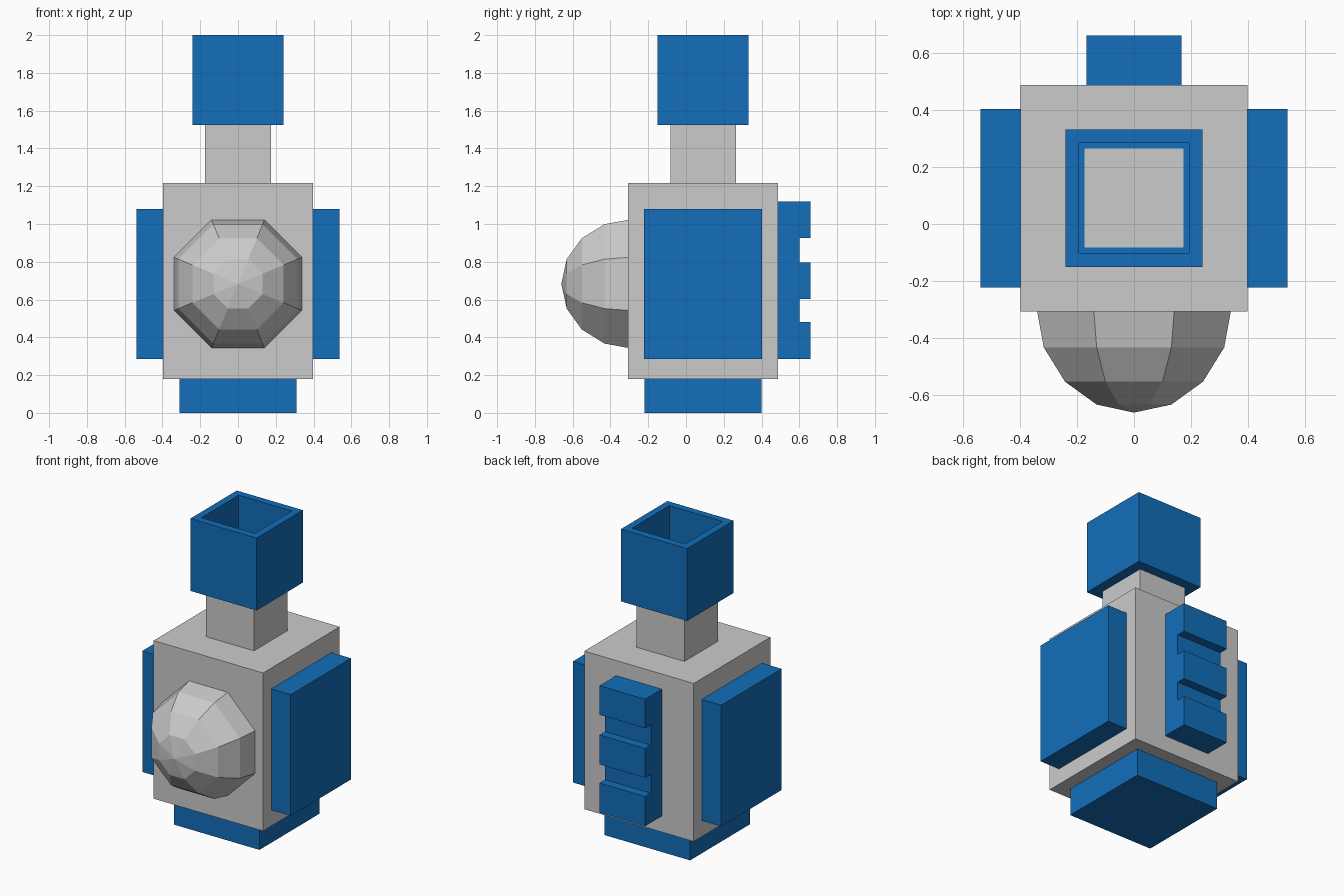
import bpy, bmesh, math
from mathutils import Matrix

if "Cube" in bpy.data.objects:
    bpy.data.objects.remove(bpy.data.objects["Cube"])

blue = bpy.data.materials.new("blue")
blue.diffuse_color = (0.006, 0.156, 0.49, 1)
blue.use_nodes = True
blue.node_tree.nodes["Principled BSDF"].inputs["Base Color"].default_value = blue.diffuse_color


def finish(name, bm, mat=None):
    bmesh.ops.recalc_face_normals(bm, faces=bm.faces)
    mesh = bpy.data.meshes.new(name)
    bm.to_mesh(mesh)
    bm.free()
    if mat:
        mesh.materials.append(mat)
    obj = bpy.data.objects.new(name, mesh)
    bpy.context.collection.objects.link(obj)
    return obj


def box_bm(x, y, z):
    """Box from (min, max) ranges."""
    bm = bmesh.new()
    size = [r[1] - r[0] for r in (x, y, z)]
    mid = [(r[0] + r[1]) / 2 for r in (x, y, z)]
    bmesh.ops.create_cube(bm, size=1, matrix=Matrix.Translation(mid) @ Matrix.Diagonal((*size, 1)))
    return bm


def box(name, x, y, z, mat=None):
    return finish(name, box_bm(x, y, z), mat)


# Body, neck and base
box("body", (-0.397, 0.397), (-0.307, 0.487), (0.18, 1.217))
box("neck", (-0.174, 0.174), (-0.083, 0.264), (1.2, 1.535))
box("base", (-0.31, 0.31), (-0.22, 0.40), (0, 0.19), blue)

# Side panels
for side, name in ((-1, "left_panel"), (1, "right_panel")):
    box(name, sorted((side * 0.39, side * 0.538)), (-0.222, 0.403), (0.285, 1.08), blue)

# Hollow collar on the neck, open at the top
bm = box_bm((-0.24, 0.24), (-0.15, 0.33), (1.525, 2.0))
bm.normal_update()
top = max(bm.faces, key=lambda f: f.calc_center_median().z)
bmesh.ops.inset_region(bm, faces=[top], thickness=0.066)
hole = bmesh.ops.extrude_discrete_faces(bm, faces=[top])["faces"][0]
bmesh.ops.translate(bm, verts=hole.verts, vec=(0, 0, -0.47))
finish("collar", bm, blue)

# Notched back grip: side profile extruded across x
profile = [(0.48, 0.285), (0.66, 0.285), (0.66, 0.48), (0.602, 0.48), (0.602, 0.602),
           (0.66, 0.602), (0.66, 0.795), (0.602, 0.795), (0.602, 0.927),
           (0.66, 0.927), (0.66, 1.118), (0.48, 1.118)]
bm = bmesh.new()
face = bm.faces.new([bm.verts.new((-0.166, y, z)) for y, z in profile])
ext = bmesh.ops.extrude_face_region(bm, geom=[face])["geom"]
bmesh.ops.translate(bm, vec=(0.332, 0, 0), verts=[g for g in ext if isinstance(g, bmesh.types.BMVert)])
finish("back_grip", bm, blue)

# Faceted front dome, rear half sunk in the body
bm = bmesh.new()
place = (Matrix.Translation((0, -0.29, 0.683)) @ Matrix.Rotation(math.pi / 2, 4, 'X')
         @ Matrix.Rotation(math.pi / 8, 4, 'Z'))
bmesh.ops.create_uvsphere(bm, u_segments=8, v_segments=8, radius=0.37, matrix=place)
finish("front_dome", bm)
